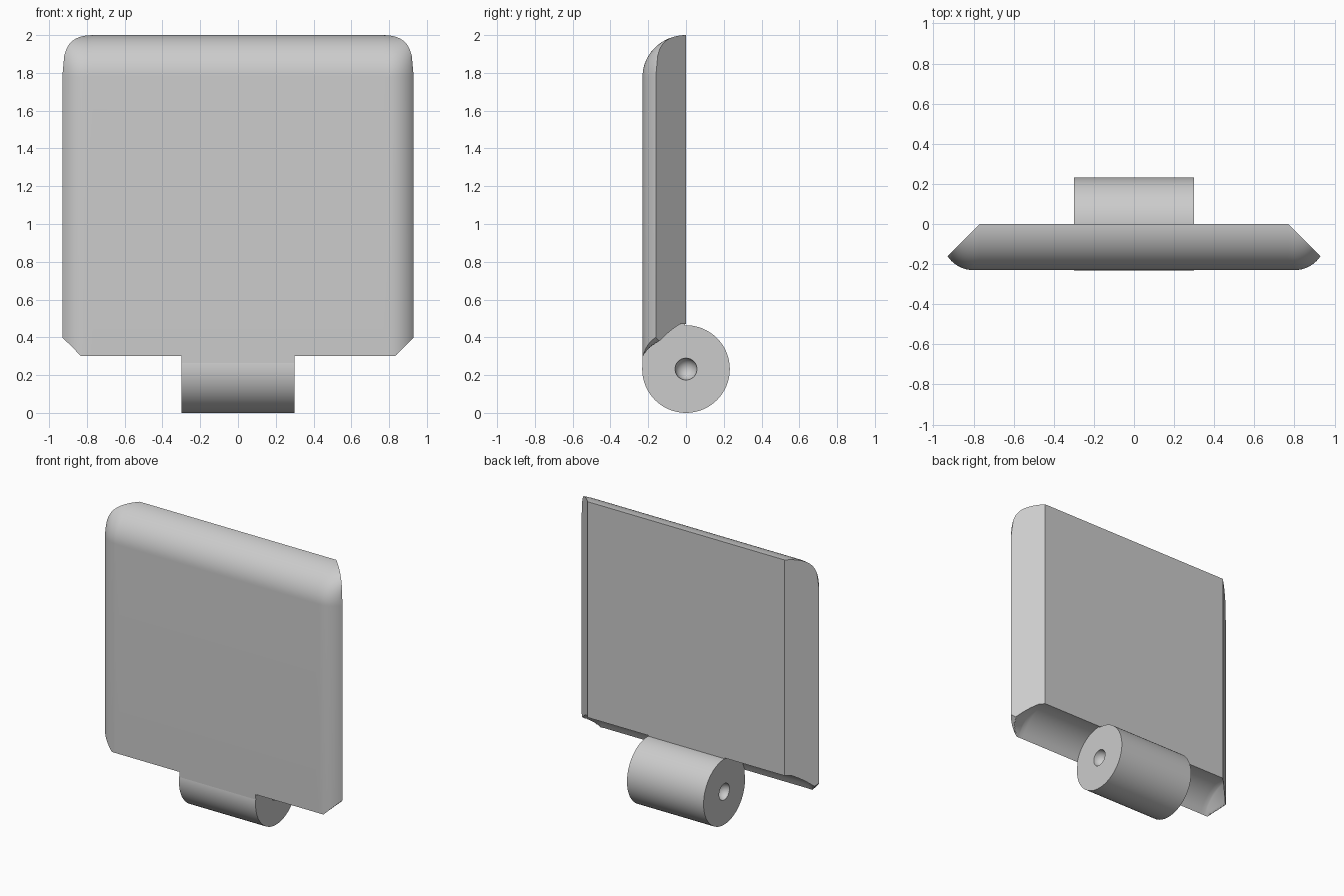
import bpy, bmesh
from math import sin, cos, acos, pi, sqrt

if "Cube" in bpy.data.objects:
    bpy.data.objects.remove(bpy.data.objects["Cube"])

DEPTH = 0.23      # plate thickness
AXIS_Z = 0.232    # barrel centre height
RAD = 0.232       # barrel radius
TIP, BACK, BEND = 0.93, 0.77, 0.80   # half widths: outer edge, back face, front face


def finish(name, bm, angle=30):
    bmesh.ops.remove_doubles(bm, verts=bm.verts, dist=1e-5)
    bmesh.ops.recalc_face_normals(bm, faces=bm.faces)
    me = bpy.data.meshes.new(name)
    bm.to_mesh(me)
    bm.free()
    ob = bpy.data.objects.new(name, me)
    bpy.context.collection.objects.link(ob)
    bpy.ops.object.select_all(action='DESELECT')
    ob.select_set(True)
    bpy.context.view_layer.objects.active = ob
    bpy.ops.object.shade_smooth_by_angle(angle=angle * pi / 180)
    return ob


def loft(bm, rings, caps=False):
    """Join equal-length closed rings with quads."""
    vs = [[bm.verts.new(p) for p in r] for r in rings]
    n = len(vs[0])
    for a, b in zip(vs, vs[1:]):
        for i in range(n):
            j = (i + 1) % n
            bm.faces.new((a[i], a[j], b[j], b[i]))
    if caps:
        bm.faces.new(vs[0])
        bm.faces.new(vs[-1])


def plate_section(x):
    """Closed y-z outline of the plate at a given x."""
    ax = abs(x)
    back = max(0.0, ax - BACK)
    t = max(0.0, ax - BEND)
    r = 0.1557
    d = max(back, DEPTH - (r - sqrt(r * r - t * t)))
    pts = []
    # scooped underside, with the lower corners cut at 45 degrees
    for i in range(17):
        y = back + (d - back) * i / 16
        z = AXIS_Z + sqrt(max(0, 0.24 ** 2 - y * y)) - 0.45 * t
        pts.append((x, -y, max(z, 0.30, ax - 0.53)))
    # rounded top
    end = acos(min(1.0, back / d))
    for i in range(21):
        a = end * i / 20
        pts.append((x, -d * cos(a), 1.78 + 0.22 * sin(a)))
    return pts


# Plate
half = [BACK, BEND] + [BEND + (TIP - BEND) * i / 13 for i in range(1, 14)]
stations = [-x for x in reversed(half)] + half
bm = bmesh.new()
loft(bm, [plate_section(x) for x in stations])
finish("plate", bm)

# Hinge barrel with a rounded dimple in each end
dimple = [(0.058 * sin(a), 0.3 - 0.058 * cos(a)) for a in
          [pi / 2 * i / 6 for i in range(7)]]
prof = dimple + [(RAD, 0.3)]
prof = [(r, -x) for r, x in prof] + [(r, x) for r, x in reversed(prof)]
bm = bmesh.new()
seg = 64
loft(bm, [[(x, r * cos(2 * pi * k / seg), AXIS_Z + r * sin(2 * pi * k / seg))
           for k in range(seg)] for r, x in prof])
bmesh.ops.dissolve_degenerate(bm, edges=bm.edges, dist=1e-5)
finish("hinge_barrel", bm)

# Neck joining the barrel to the plate, flush with the front
neck = [(-0.2295, 0.25), (-0.2295, 0.5), (-0.005, 0.5), (-0.005, 0.44),
        (-0.12, 0.40), (-0.2, 0.25)]
bm = bmesh.new()
loft(bm, [[(x, y, z) for y, z in neck] for x in (-0.299, 0.299)], caps=True)
finish("neck", bm)
